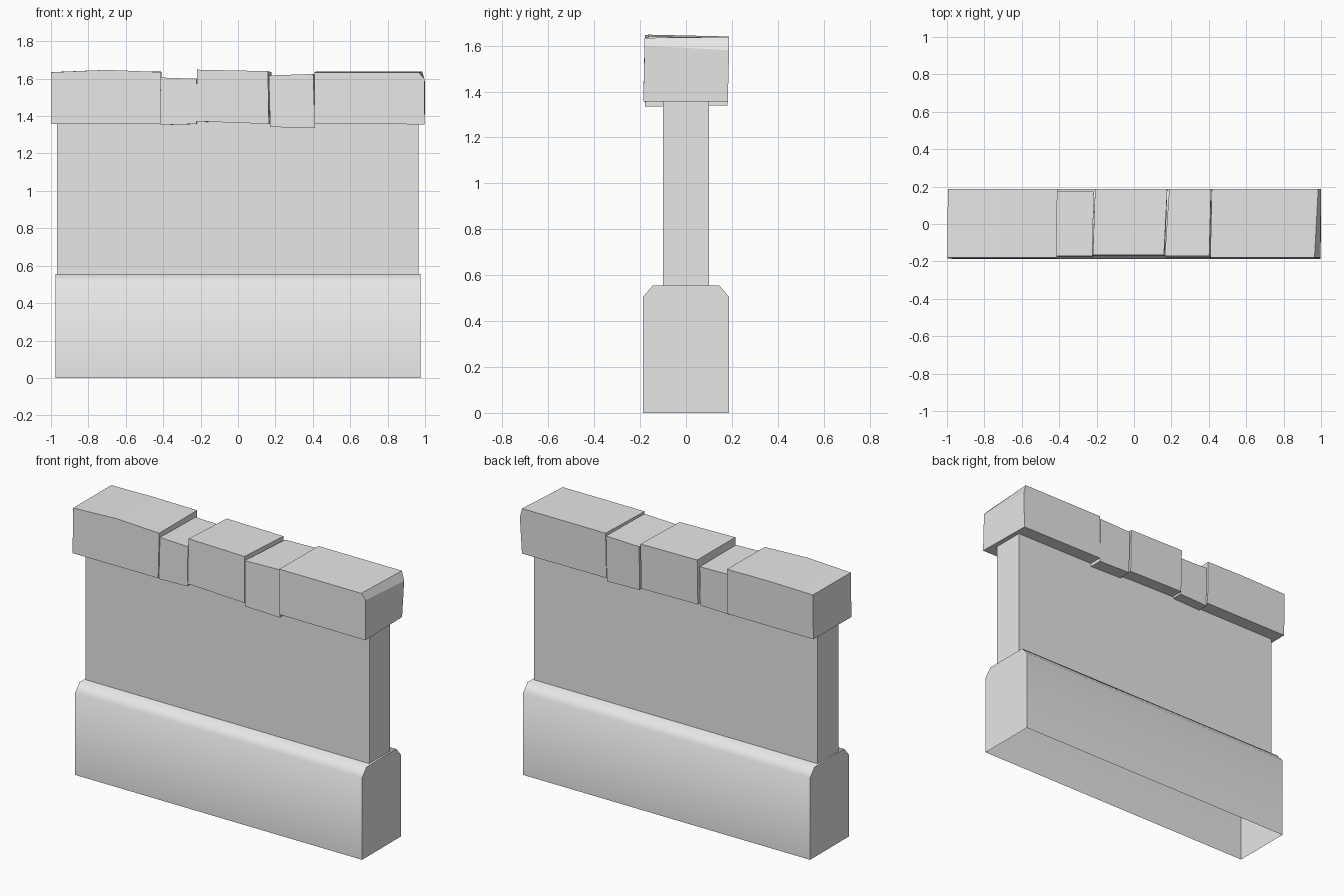
import bpy, bmesh, math

cube = bpy.data.objects.get("Cube")
if cube:
    bpy.data.objects.remove(cube, do_unlink=True)

stone_mat = bpy.data.materials.new("plain_stone")
stone_mat.use_nodes = True
grey = (0.8, 0.8, 0.8, 1)
stone_mat.diffuse_color = grey
stone_mat.node_tree.nodes["Principled BSDF"].inputs["Base Color"].default_value = grey


def loft(name, start, end, open_side=None, smooth=35):
    """Bridge two matching outlines into a closed block; open_side skips one side."""
    bm = bmesh.new()
    a = [bm.verts.new(p) for p in start]
    b = [bm.verts.new(p) for p in end]
    bm.faces.new(a)
    bm.faces.new(b[::-1])
    n = len(a)
    for i in range(n):
        if i != open_side:
            j = (i + 1) % n
            bm.faces.new((a[i], b[i], b[j], a[j]))
    bmesh.ops.remove_doubles(bm, verts=bm.verts, dist=0.0005)
    bmesh.ops.recalc_face_normals(bm, faces=bm.faces)
    mesh = bpy.data.meshes.new(name)
    bm.to_mesh(mesh)
    bm.free()
    mesh.materials.append(stone_mat)
    obj = bpy.data.objects.new(name, mesh)
    bpy.context.collection.objects.link(obj)
    bpy.ops.object.select_all(action='DESELECT')
    obj.select_set(True)
    bpy.context.view_layer.objects.active = obj
    bpy.ops.object.shade_smooth_by_angle(angle=math.radians(smooth))
    return obj


def extrude_x(name, profile, x0, x1, **kw):
    return loft(name, [(x0, y, z) for y, z in profile],
                [(x1, y, z) for y, z in profile], **kw)


def capstone(name, front, back, y_front, y_back, lean=0.006):
    """Rough block from front and back (x, z) outlines, tops leaning to the back."""
    def ring(outline, y):
        return [(x, y + (lean if z > 1.5 else 0), z) for x, z in outline]
    return loft(name, ring(front, y_front), ring(back, y_back), smooth=20)


# Hollow plinth with chamfered shoulders, open underneath
half = [(0.188, 0), (0.188, 0.505), (0.145, 0.555)]
profile = half + [(-y, z) for y, z in reversed(half)]
extrude_x("plinth", profile, -0.977, 0.977, open_side=5, smooth=60)

# Wall panel
extrude_x("wall", [(-0.1, 0.54), (0.1, 0.54), (0.1, 1.37), (-0.1, 1.37)], -0.967, 0.964)

# Row of uneven capstones
capstone("capstone_end_right",
         [(-0.998, 1.358), (-0.415, 1.36), (-0.412, 1.635), (-0.7, 1.647), (-0.998, 1.634)],
         [(-0.995, 1.36), (-0.41, 1.36), (-0.41, 1.637), (-0.7, 1.64), (-0.995, 1.635)],
         -0.184, 0.182)
capstone("capstone_narrow_right",
         [(-0.415, 1.352), (-0.222, 1.358), (-0.222, 1.6), (-0.418, 1.606)],
         [(-0.415, 1.35), (-0.215, 1.356), (-0.215, 1.595), (-0.415, 1.6)],
         -0.176, 0.168)
capstone("capstone_middle",
         [(-0.222, 1.372), (0.165, 1.358), (0.16, 1.64), (-0.22, 1.648)],
         [(-0.208, 1.364), (0.178, 1.358), (0.178, 1.635), (-0.208, 1.64)],
         -0.172, 0.182)
capstone("capstone_narrow_left",
         [(0.172, 1.342), (0.412, 1.335), (0.402, 1.625), (0.165, 1.617)],
         [(0.19, 1.346), (0.412, 1.34), (0.412, 1.622), (0.188, 1.616)],
         -0.178, 0.18, 0.008)
# The last stone has its outer front corner chipped away
capstone("capstone_end_left",
         [(0.41, 1.358), (0.998, 1.356), (0.996, 1.6), (0.965, 1.634), (0.408, 1.634)],
         [(0.414, 1.36), (0.99, 1.357), (1.0, 1.58), (0.985, 1.638), (0.416, 1.638)],
         -0.186, 0.182)
